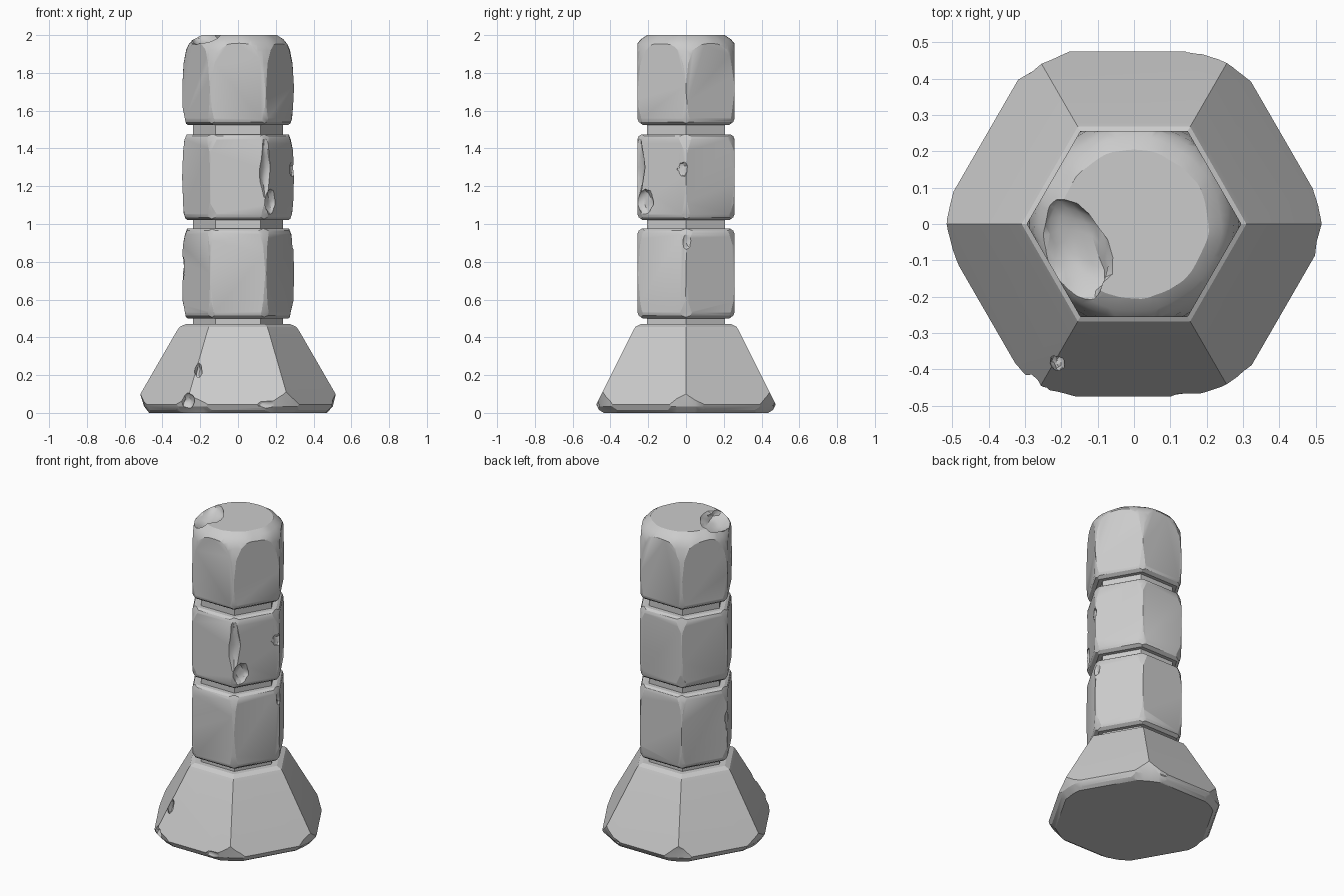
import bpy, bmesh, math
from mathutils import Vector, noise

if "Cube" in bpy.data.objects:
    bpy.data.objects.remove(bpy.data.objects["Cube"])


def loft(name, rings):
    """Closed solid through rings of equal point count."""
    bm = bmesh.new()
    loops = [[bm.verts.new(p) for p in ring] for ring in rings]
    n = len(loops[0])
    for a, b in zip(loops, loops[1:]):
        for i in range(n):
            j = (i + 1) % n
            bm.faces.new((a[i], a[j], b[j], b[i]))
    bm.faces.new(loops[0][::-1])
    bm.faces.new(loops[-1])
    bmesh.ops.recalc_face_normals(bm, faces=bm.faces)
    me = bpy.data.meshes.new(name)
    bm.to_mesh(me)
    bm.free()
    ob = bpy.data.objects.new(name, me)
    bpy.context.collection.objects.link(ob)
    return ob


def hexagon(name, profile):
    """Hexagonal solid from (apothem, z) pairs, corners on the x axis."""
    k = 1 / math.cos(math.pi / 6)
    return loft(name, [[(r * k * math.cos(i * math.pi / 3), r * k * math.sin(i * math.pi / 3), z)
                        for i in range(6)] for r, z in profile])


def lathe(profile, wobble=0.0, n=64):
    """Slightly uneven round solid used to wear down the hexagon corners."""
    rings = []
    for r, z in profile:
        ring = []
        for i in range(n):
            a = 2 * math.pi * i / n
            c, s = math.cos(a), math.sin(a)
            rr = r + wobble * noise.noise(Vector((c * 4, s * 4, z * 12 + 3)))
            ring.append((rr * c, rr * s, z))
        rings.append(ring)
    return loft("wear_cutter", rings)


def rock(center, radii, turn=0.0, rough=0.2):
    """Lumpy ellipsoid used to knock out a chip."""
    bm = bmesh.new()
    bmesh.ops.create_icosphere(bm, subdivisions=3, radius=1)
    ca, sa = math.cos(turn), math.sin(turn)
    for v in bm.verts:
        d = v.co * (1 + rough * noise.noise(v.co * 2.2 + Vector(center) * 9))
        x, y, z = (d[i] * radii[i] for i in range(3))
        v.co = Vector((x * ca - y * sa, x * sa + y * ca, z)) + Vector(center)
    me = bpy.data.meshes.new("chip_cutter")
    bm.to_mesh(me)
    bm.free()
    ob = bpy.data.objects.new("chip_cutter", me)
    bpy.context.collection.objects.link(ob)
    return ob


def cut(ob, cutter, operation='DIFFERENCE'):
    mod = ob.modifiers.new("cut", 'BOOLEAN')
    mod.operation, mod.solver, mod.object = operation, 'EXACT', cutter
    cutter.hide_render = True
    bpy.context.view_layer.objects.active = ob
    bpy.ops.object.modifier_apply(modifier=mod.name)
    bpy.data.objects.remove(cutter)


def finish(ob):
    bpy.ops.object.select_all(action='DESELECT')
    ob.select_set(True)
    bpy.context.view_layer.objects.active = ob
    bpy.ops.object.shade_smooth_by_angle(angle=math.radians(25))


# Flared foot with a worn lower rim
foot = hexagon("foot", [(0.435, 0), (0.46, 0.015), (0.475, 0.045), (0.28, 0.435), (0.268, 0.455), (0.24, 0.47)])
cut(foot, lathe([(0.455, -0.02), (0.475, 0.005), (0.503, 0.035), (0.514, 0.09),
                 (0.522, 0.2), (0.53, 0.55)], 0.02), 'INTERSECT')

# Recessed necks
for i, z in enumerate((0.485, 0.995, 1.5)):
    finish(hexagon(f"neck_{i + 1}", [(0.207, z - 0.06), (0.207, z + 0.06)]))

# Two middle blocks with softened corners
blocks = []
for name, a, b in (("lower_block", 0.5, 0.975), ("middle_block", 1.02, 1.475)):
    ob = hexagon(name, [(0.23, a), (0.25, a + 0.015), (0.256, a + 0.03),
                        (0.256, b - 0.025), (0.25, b - 0.01), (0.235, b)])
    m = (a + b) / 2
    cut(ob, lathe([(0.268, a - 0.02), (0.284, a + 0.035), (0.292, a + 0.09), (0.296, m),
                   (0.292, b - 0.09), (0.282, b - 0.03), (0.262, b + 0.02)], 0.007), 'INTERSECT')
    blocks.append(ob)
lower, middle = blocks

# Top block with a rounded crown
top = hexagon("top_block", [(0.23, 1.525), (0.25, 1.54), (0.256, 1.555), (0.256, 2.05)])
cut(top, lathe([(0.268, 1.5), (0.284, 1.56), (0.292, 1.62), (0.295, 1.72), (0.287, 1.85), (0.275, 1.92),
                (0.262, 1.95), (0.24, 1.977), (0.205, 2.0)], 0.006), 'INTERSECT')

# Chips: (part, centre, radii, turn)
corner = -math.pi / 3
for ob, c, r, t in (
    (top, (-0.17, -0.08, 2.0), (0.10, 0.15, 0.065), 0.35),
    (middle, (0.17, -0.294, 1.30), (0.075, 0.062, 0.22), corner),
    (middle, (0.195, -0.225, 1.12), (0.05, 0.06, 0.075), corner),
    (middle, (0.32, -0.03, 1.29), (0.05, 0.045, 0.06), 0),
    (lower, (0.32, 0.01, 0.91), (0.045, 0.04, 0.06), 0),
    (lower, (-0.335, -0.01, 0.77), (0.055, 0.05, 0.12), 0),
    (foot, (-0.27, -0.45, 0.06), (0.04, 0.05, 0.05), 0),
    (foot, (-0.21, -0.38, 0.22), (0.02, 0.03, 0.05), 0),
    (foot, (0.2, 0.50, 0.04), (0.08, 0.04, 0.04), 0),
    (foot, (0.17, -0.50, 0.04), (0.09, 0.04, 0.04), 0),
):
    cut(ob, rock(c, r, t))

for ob in (foot, lower, middle, top):
    finish(ob)
